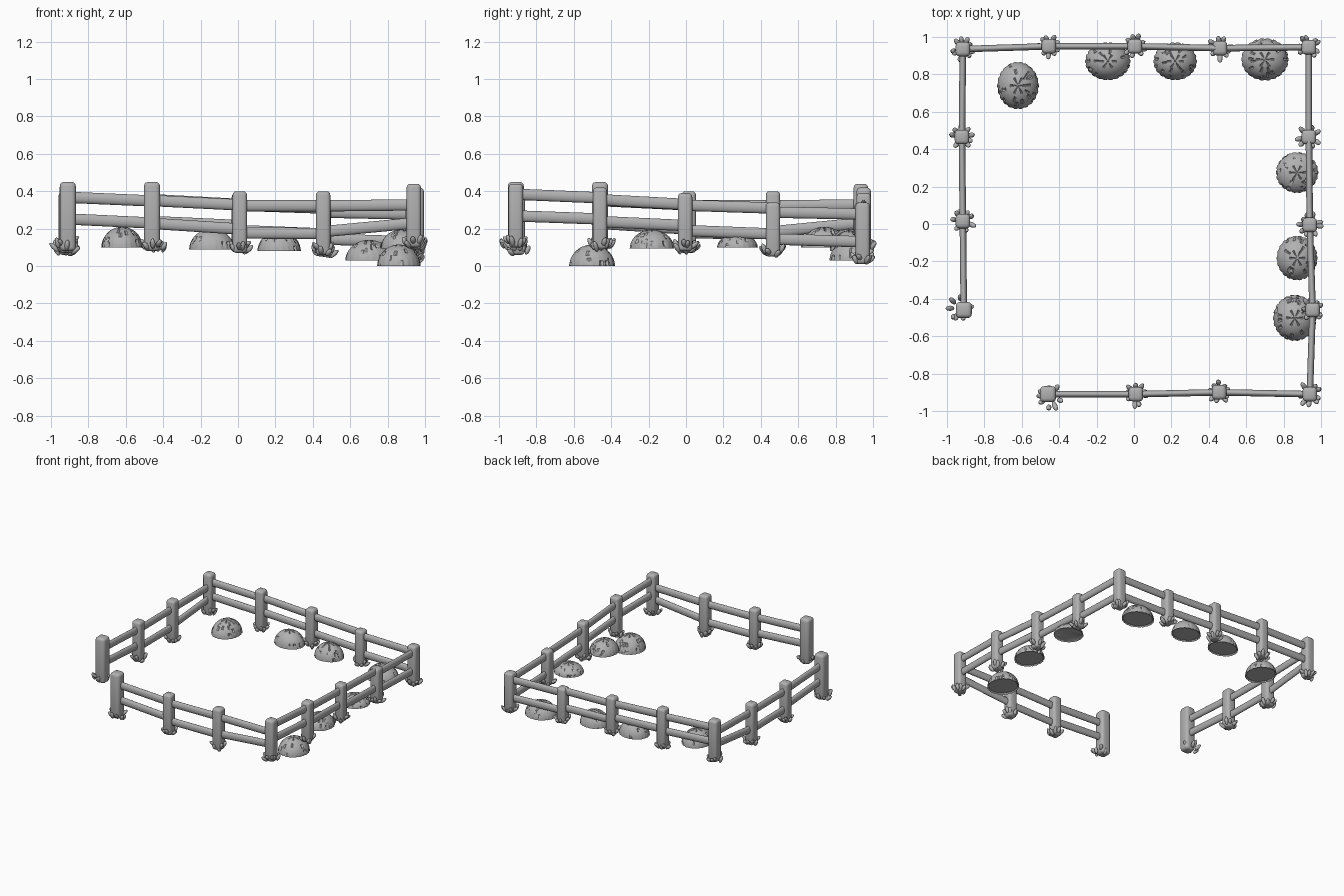
import bpy, bmesh, math, random
from mathutils import Vector, Matrix

random.seed(4)
if "Cube" in bpy.data.objects:
    bpy.data.objects.remove(bpy.data.objects["Cube"], do_unlink=True)

GREY = (0.44, 0.44, 0.44, 1)
grey = bpy.data.materials.new("plain grey")
grey.use_nodes = True
grey.diffuse_color = GREY
for node in grey.node_tree.nodes:
    if node.type == 'BSDF_PRINCIPLED':
        node.inputs["Base Color"].default_value = GREY


def finish(bm, name, angle=40):
    """Turn a bmesh into a smooth-shaded object with sharp edges kept."""
    bmesh.ops.recalc_face_normals(bm, faces=bm.faces)
    mesh = bpy.data.meshes.new(name)
    bm.to_mesh(mesh)
    bm.free()
    mesh.materials.append(grey)
    mesh.polygons.foreach_set("use_smooth", [True] * len(mesh.polygons))
    mesh.set_sharp_from_angle(angle=math.radians(angle))
    obj = bpy.data.objects.new(name, mesh)
    bpy.context.collection.objects.link(obj)


def post(x, y, top, base, width):
    """Square post with rounded edges."""
    bm = bmesh.new()
    size = Matrix.Diagonal((width, width, top - base, 1))
    place = Matrix.Translation((x, y, (top + base) / 2))
    bmesh.ops.create_cube(bm, size=1, matrix=place @ size)
    bmesh.ops.bevel(bm, geom=bm.edges[:], offset=width * 0.26, segments=3,
                    profile=0.5, affect='EDGES')
    finish(bm, "post", 60)


def tuft(x, y, base, width):
    """Ring of small leaning buds around the foot of a post."""
    bm = bmesh.new()
    count = 9
    for i in range(count):
        turn = math.tau * (i + 0.5 + random.uniform(-0.35, 0.35)) / count
        lean = random.uniform(0.3, 1.0)
        reach = width * 0.5 + random.uniform(0.002, 0.015)
        lift = max(base + random.uniform(0.012, 0.045), 0.034)
        m = (Matrix.Translation((x, y, lift))
             @ Matrix.Rotation(turn, 4, 'Z')
             @ Matrix.Translation((reach, 0, 0))
             @ Matrix.Rotation(lean, 4, 'Y')
             @ Matrix.Diagonal((0.013, 0.014, random.uniform(0.025, 0.033), 1)))
        bmesh.ops.create_icosphere(bm, subdivisions=2, radius=1, matrix=m)
    finish(bm, "post_foot_buds")


def rail(a, b):
    """Oval bar between two points, taller than it is wide."""
    a, b = Vector(a), Vector(b)
    along = (b - a).normalized()
    side = along.cross(Vector((0, 0, 1))).normalized()
    up = side.cross(along)
    m = Matrix((side, up, along)).transposed().to_4x4()
    m.translation = (a + b) / 2
    bm = bmesh.new()
    bmesh.ops.create_cone(bm, cap_ends=True, segments=16, radius1=1, radius2=1,
                          depth=(b - a).length,
                          matrix=m @ Matrix.Diagonal((0.0175, 0.03, 1, 1)))
    finish(bm, "rail")


def mound(x, y, base, rx, ry, height):
    """Pitted dome with a finely scalloped rim, starred top and recessed underside."""
    bm = bmesh.new()
    bmesh.ops.create_uvsphere(bm, u_segments=66, v_segments=24, radius=1)
    bmesh.ops.delete(bm, geom=[v for v in bm.verts if v.co.z < -0.01], context='VERTS')
    for v in bm.verts:
        r, z = math.hypot(v.co.x, v.co.y), v.co.z
        turn = math.atan2(v.co.y, v.co.x)
        wave = 1 + 0.025 * math.cos(22 * turn) * (1 - z) ** 3
        v.co.x *= wave
        v.co.y *= wave
        if 0.1 < r < 0.35:
            v.co.z -= 0.1 * max(0, math.cos(6 * turn)) ** 6
        elif r > 0.4 and z > 0.05 and random.random() < 0.05:
            v.co *= 0.91
    rim = [e for e in bm.edges if e.is_boundary]
    under = bmesh.ops.edgeloop_fill(bm, edges=rim)["faces"]
    bmesh.ops.inset_region(bm, faces=under, thickness=0.08)
    for v in under[0].verts:
        v.co.z += 0.08
    bm.transform(Matrix.Translation((x, y, base)) @ Matrix.Diagonal((rx, ry, height, 1)))
    finish(bm, "mound", 35)


# Post levels along a run: top and base
open_posts = [(.45, .08), (.40, .07), (.40, .06), (.44, .10)]
sloping_posts = [(.44, .10), (.42, .09), (.39, .08), (.34, .05), (.34, .01)]

# Rail levels per bay: upper start and end, lower start and end
open_rails = [(.35, .327, .228, .198), (.323, .322, .177, .174), (.322, .327, .184, .23)]
sloping_rails = [(.384, .365, .268, .252), (.355, .33, .238, .217),
                 (.325, .31, .19, .172), (.288, .278, .144, .13)]
back_rails = [(.368, .348, .252, .23)] + sloping_rails[1:]

# Plan of each run, its levels, and the sideways shift of its first bud ring
runs = [
    ([(-.46, -.91), (.01, -.91), (.455, -.90), (.94, -.91)],
     open_posts, open_rails, (.015, -.015)),
    ([(-.91, -.46), (-.915, .015), (-.92, .465), (-.915, .935)],
     open_posts, open_rails, (-.02, .01)),
    ([(.94, -.91), (.955, -.46), (.94, -.005), (.935, .465), (.935, .945)],
     sloping_posts, sloping_rails, (0, 0)),
    ([(-.915, .935), (-.455, .95), (.005, .95), (.46, .94), (.935, .945)],
     sloping_posts, back_rails, (0, 0)),
]

# Fence runs; corner posts belong to the sloping runs
placed = set()
for points, posts, rails, shift in runs:
    for i, ((x, y), (top, base)) in enumerate(zip(points, posts)):
        corner = posts is open_posts and i == len(points) - 1
        if (x, y) not in placed and not corner:
            gate_end = posts is open_posts and i == 0
            width = 0.086 if gate_end else 0.077
            dx, dy = shift if gate_end else (0, 0)
            post(x, y, top, base, width)
            tuft(x + dx, y + dy, base, width)
            placed.add((x, y))
    for (x, y), (nx, ny), (u0, u1, l0, l1) in zip(points, points[1:], rails):
        rail((x, y, u0), (nx, ny, u1))
        rail((x, y, l0), (nx, ny, l1))

# Mounds along the back and the left side
for spec in [(-.62, .74, .10, .11, .125, .11), (-.14, .87, .09, .12, .10, .11),
             (.22, .87, .08, .115, .10, .11), (.70, .88, .03, .125, .112, .11),
             (.872, .275, .10, .112, .108, .075), (.872, -.182, .095, .108, .118, .10),
             (.86, -.502, 0, .115, .122, .115)]:
    mound(*spec)
